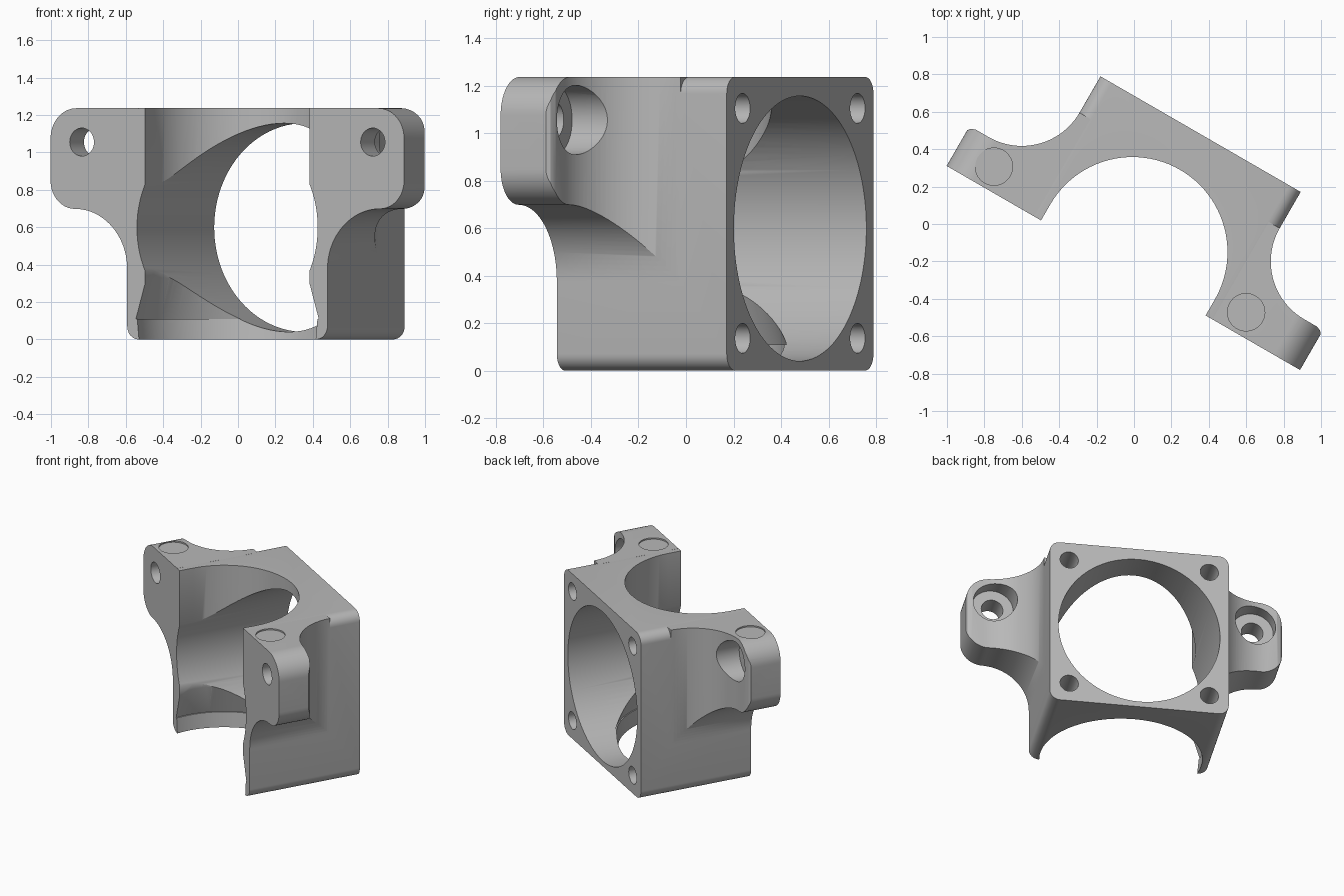
import bpy
import bmesh
from math import cos, sin, radians
from mathutils import Matrix

if "Cube" in bpy.data.objects:
    bpy.data.objects.remove(bpy.data.objects["Cube"])

HALF, TALL = 0.618, 1.236          # body half width and height
FRONT, BACK = -0.232, 0.594        # front and back planes
EAR, BORE_Y, BORE_R = 1.091, -0.134, 0.508

grey = bpy.data.materials.new("light_grey")
grey.use_nodes = True
grey.diffuse_color = (0.48, 0.48, 0.48, 1)
grey.node_tree.nodes["Principled BSDF"].inputs["Base Color"].default_value = (0.48, 0.48, 0.48, 1)


def arc(cx, cy, r, a0, a1, n=16):
    angles = [radians(a0 + (a1 - a0) * i / n) for i in range(n + 1)]
    return [(cx + r * cos(a), cy + r * sin(a)) for a in angles]


def prism(name, points, low, high, axis="z", side=1):
    """Extrude an outline along y (points are x, z) or along z (points are x, y)."""
    bm = bmesh.new()
    rings = []
    for d in (low, high):
        rings.append([bm.verts.new((side * a, d, b) if axis == "y" else (side * a, b, d))
                      for a, b in points])
    n = len(points)
    for ring in rings:
        bm.faces.new(ring)
    for i in range(n):
        j = (i + 1) % n
        bm.faces.new((rings[0][i], rings[0][j], rings[1][j], rings[1][i]))
    return finish(name, bm)


def cone(name, y, z0, z1, r0, r1):
    bm = bmesh.new()
    bmesh.ops.create_cone(bm, cap_ends=True, segments=96, radius1=r0, radius2=r1, depth=z1 - z0,
                          matrix=Matrix.Translation((0, y, (z0 + z1) / 2)))
    return finish(name, bm)


def finish(name, bm):
    bmesh.ops.recalc_face_normals(bm, faces=bm.faces)
    mesh = bpy.data.meshes.new(name)
    bm.to_mesh(mesh)
    bm.free()
    mesh.materials.append(grey)
    ob = bpy.data.objects.new(name, mesh)
    bpy.context.collection.objects.link(ob)
    return ob


def combine(target, tool, operation):
    mod = target.modifiers.new(operation, "BOOLEAN")
    mod.operation, mod.solver, mod.object = operation, "EXACT", tool
    bpy.ops.object.select_all(action="DESELECT")
    bpy.context.view_layer.objects.active = target
    target.select_set(True)
    bpy.ops.object.modifier_apply(modifier=mod.name)
    bpy.data.objects.remove(tool)


def drill(target, x, z, r, y0, y1, n=40):
    combine(target, prism("drill", arc(x, z, r, 0, 360 - 360 / n, n - 1), y0, y1, "y"), "DIFFERENCE")


# Body: block with four rounded long edges
R = 0.07
outline = []
for k, (sx, sz) in enumerate([(1, 1), (-1, 1), (-1, -1), (1, -1)]):
    outline += arc(sx * (HALF - R), TALL / 2 + sz * (TALL / 2 - R), R, 90 * k, 90 * k + 90, 8)
body = prism("clamp_housing", outline, FRONT, BACK, "y")

# Mounting ears: front outline crossed with a filleted plan outline
ear_front = ([(0.55, TALL)] + arc(EAR - 0.16, TALL - 0.16, 0.16, 90, 0)
             + arc(EAR - 0.15, 0.848, 0.15, 0, -90) + arc(0.941, 0.375, 0.323, 90, 180, 24)[1:]
             + [(0.55, 0.375)])
ear_plan = ([(0.55, FRONT), (EAR, FRONT), (EAR, -0.012), (1.079, 0.004), (1.054, 0.014)]
            + arc(0.974, 0.37, 0.356, 270, 180, 24) + [(0.55, 0.37)])
for side in (1, -1):
    ear = prism("ear", ear_front, FRONT, 0.5, "y", side)
    combine(ear, prism("ear_plan", ear_plan, -0.1, 1.4, "z", side), "INTERSECT")
    combine(body, ear, "UNION")

# Upright bore, open to the front and flared at the bottom
slot = arc(0, BORE_Y, BORE_R, 0, 180, 48) + [(-BORE_R, -0.5), (BORE_R, -0.5)]
combine(body, prism("slot", slot, -0.2, 1.5), "DIFFERENCE")
combine(body, cone("flare", BORE_Y, 0.11, 0.36, 0.573, 0.499), "DIFFERENCE")
combine(body, cone("flare_base", BORE_Y, -0.1, 0.13, 0.545, 0.567), "DIFFERENCE")

# Large bore from front to back
drill(body, 0, 0.598, 0.558, -0.6, 0.9, 96)

# Screw holes in the back face
for sx in (1, -1):
    for sz in (1, -1):
        drill(body, sx * 0.484, 0.62 + sz * 0.484, 0.063, BACK - 0.3, 0.9)

# Ear bolt holes with counterbores, and shallow round seats on top
for side, seat_x in ((1, 0.687), (-1, 0.87)):
    drill(body, side * 0.898, 1.055, 0.075, -0.5, 0.5)
    drill(body, side * 0.898, 1.055, 0.146, -0.08, 0.5)
    seat = prism("seat", arc(side * seat_x, -0.109, 0.1, 0, 351, 39), TALL - 0.01, 1.5)
    combine(body, seat, "DIFFERENCE")

# Turn the housing to its resting angle
body.data.transform(Matrix.Rotation(radians(-30), 4, "Z") @ Matrix.Translation((0.068, 0, 0)))
bpy.ops.object.select_all(action="DESELECT")
body.select_set(True)
bpy.context.view_layer.objects.active = body
bpy.ops.object.shade_smooth_by_angle(angle=radians(25))
